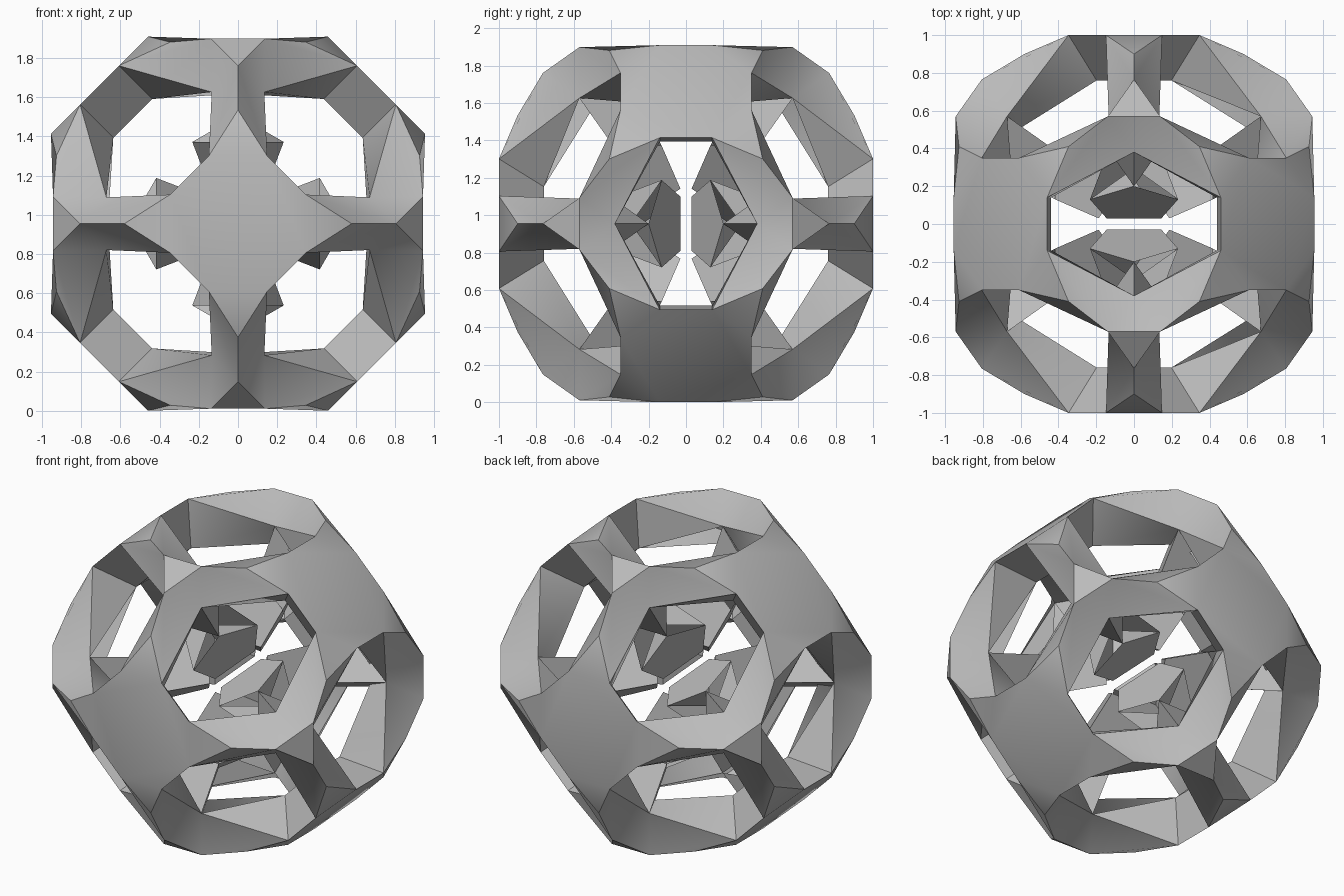
import bpy, bmesh
from math import radians
from mathutils import Matrix, Vector
from itertools import product


if "Cube" in bpy.data.objects:
    bpy.data.objects.remove(bpy.data.objects["Cube"], do_unlink=True)

grey = bpy.data.materials.new("plain grey")
grey.use_nodes = True
grey.diffuse_color = (0.5, 0.5, 0.5, 1)
grey.node_tree.nodes["Principled BSDF"].inputs["Base Color"].default_value = (0.5, 0.5, 0.5, 1)

# Key points on a cube-symmetric frame, for the panel facing the third axis
STAR = (0.14, 0.35, 1.0)       # panel side corner
TIP = (0.41, 0.41, 0.90)       # bent panel tip
HUB = (0.57, 0.57, 0.765)      # corner of the small outer triangle
ROOT = (0.14, 0.14, 0.76)      # underside corner of the panel
RIM = (0.57, 0.57, 0.38)       # window rim, outer end of the strut
NECK = (0.39, 0.39, 0.20)      # inner end of the strut
SPUR = (0.13, 0.13, 0.46)      # spur of the inner block
FOOT = (0.03, 0.03, 0.235)     # innermost corner of the block

bm = bmesh.new()


def cyc(p, k):
    """Turn a point about the body diagonal k times."""
    return tuple(p[(i + k) % 3] for i in range(3))


def add(points):
    bm.faces.new([bm.verts.new(p) for p in points])


def octant(s):
    """Ring faces, strut and inner block of one corner."""
    def put(*pts):
        add([[c * t for c, t in zip(p, s)] for p in pts])

    for k in range(3):
        # The same point on the first, second and third axis
        hub, tip, root, spur, foot = (
            [cyc(p, k + j) for j in (2, 1, 0)] for p in (HUB, TIP, ROOT, SPUR, FOOT))
        rim, neck = cyc(RIM, k), cyc(NECK, k)
        next_rim, next_neck = cyc(RIM, k + 1), cyc(NECK, k + 1)
        star = [cyc((STAR[2], STAR[1], STAR[0]), k), cyc((STAR[1], STAR[2], STAR[0]), k)]
        # Window ring
        put(hub[0], hub[1], rim)
        for i in range(2):
            put(hub[i], tip[i], star[i], rim)
            put(star[i], root[i], rim)
        # Bent panel tip
        put(cyc(STAR, k), tip[2], cyc((STAR[1], STAR[0], STAR[2]), k))
        # Underside of the ring and the side of the three-cornered strut;
        # neighbouring rims share the second axis
        put(rim, root[1], next_rim)
        put(rim, next_rim, next_neck, neck)
        # Inner block
        put(neck, spur[1], next_neck)
        put(neck, spur[0], foot[0], foot[1], spur[1])
    # Outer triangle and inner end of the block
    put(*[cyc(HUB, k) for k in range(3)])
    put(*[cyc(FOOT, k) for k in range(3)])


def panel(k, side):
    """Flat panel face, its four side walls and its underside."""
    def place(p):
        return cyc((p[0], p[1], p[2] * side), k)

    top, under = [], []
    for i in range(4):
        q = Matrix.Rotation(radians(90 * i), 3, 'Z')
        right, low_right = q @ Vector(STAR), q @ Vector(ROOT)
        left = q @ Vector((-STAR[0], STAR[1], STAR[2]))
        low_left = q @ Vector((-ROOT[0], ROOT[1], ROOT[2]))
        top += [place(right), place(left)]
        under.append(place(low_right))
        add([place(p) for p in (right, left, low_left, low_right)])
    add(top)
    add(under)


for signs in product((1, -1), repeat=3):
    octant(signs)
for k, side in product(range(3), (1, -1)):
    panel(k, side)

# Weld, stand on a diagonal edge and rest on the ground
bmesh.ops.remove_doubles(bm, verts=bm.verts[:], dist=0.0005)
turn = Matrix.Rotation(radians(90), 4, 'X') @ Matrix.Rotation(radians(45), 4, 'Z')
bmesh.ops.transform(bm, matrix=turn, verts=bm.verts[:])
low = min(v.co.z for v in bm.verts)
bmesh.ops.translate(bm, vec=(0, 0, -low), verts=bm.verts[:])
bmesh.ops.recalc_face_normals(bm, faces=bm.faces[:])

mesh = bpy.data.meshes.new("lattice_frame")
bm.to_mesh(mesh)
bm.free()
mesh.materials.append(grey)
frame = bpy.data.objects.new("lattice_frame", mesh)
bpy.context.collection.objects.link(frame)
bpy.context.view_layer.objects.active = frame
frame.select_set(True)
bpy.ops.object.shade_smooth_by_angle(angle=radians(30))
